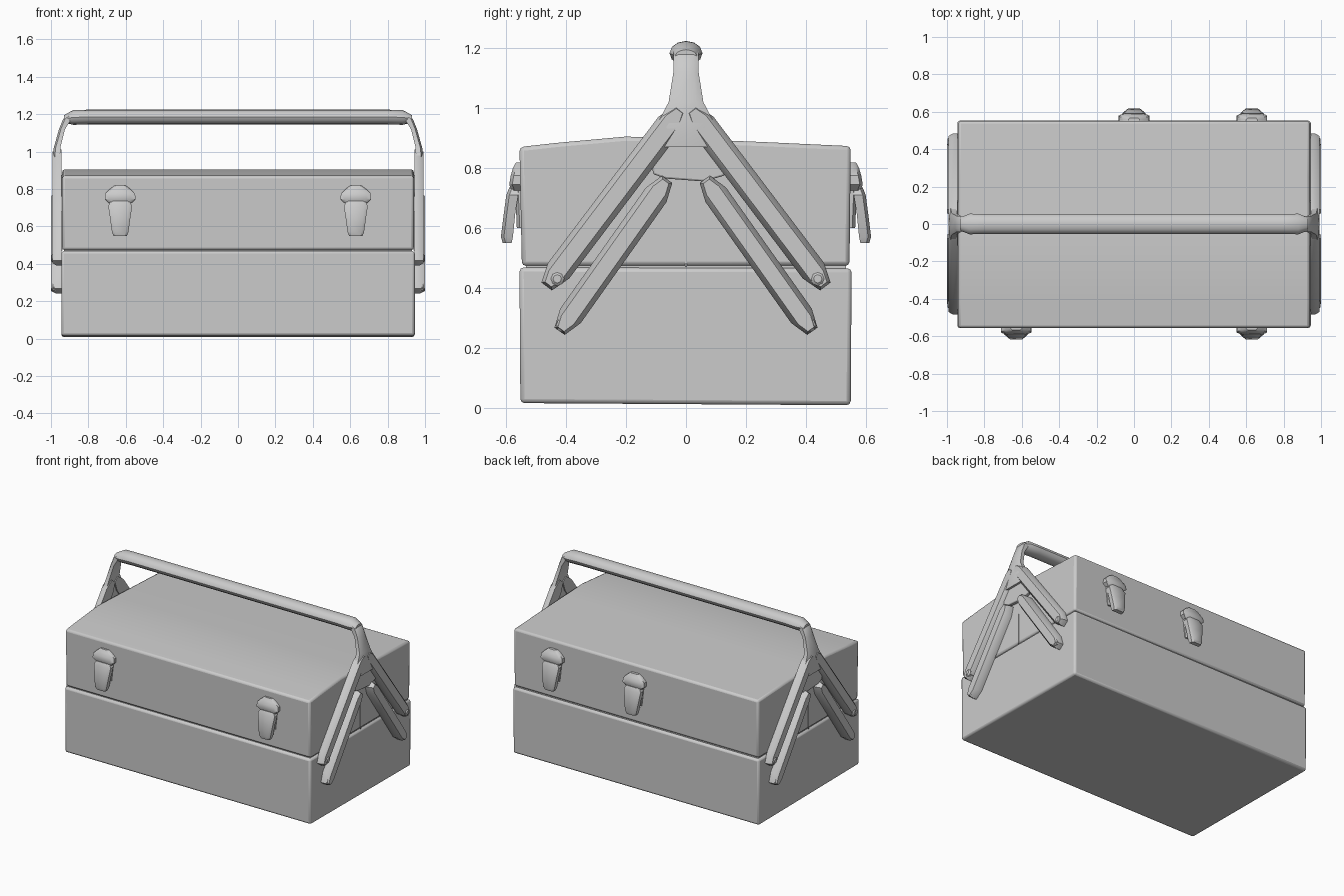
import bpy, bmesh, math
from mathutils import Vector

if "Cube" in bpy.data.objects:
    bpy.data.objects.remove(bpy.data.objects["Cube"])

grey = bpy.data.materials.new("painted grey steel")
grey.diffuse_color = (0.6, 0.6, 0.6, 1)
grey.use_nodes = True
grey.node_tree.nodes["Principled BSDF"].inputs["Base Color"].default_value = grey.diffuse_color


def finish(name, bm, bevel=0.0, mirror=False, angle=35):
    bmesh.ops.recalc_face_normals(bm, faces=bm.faces)
    me = bpy.data.meshes.new(name)
    bm.to_mesh(me)
    bm.free()
    me.materials.append(grey)
    ob = bpy.data.objects.new(name, me)
    bpy.context.collection.objects.link(ob)
    if bevel:
        b = ob.modifiers.new("soft edges", 'BEVEL')
        b.width, b.segments, b.limit_method = bevel, 2, 'ANGLE'
    if mirror:
        ob.modifiers.new("other end", 'MIRROR')
    bpy.context.view_layer.objects.active = ob
    ob.select_set(True)
    bpy.ops.object.shade_smooth_by_angle(angle=math.radians(angle))
    ob.select_set(False)
    return ob


def loft(bm, rings):
    """Skin a list of closed point rings and cap both ends."""
    vs = [[bm.verts.new(p) for p in r] for r in rings]
    n = len(rings[0])
    for a, b in zip(vs, vs[1:]):
        for i in range(n):
            bm.faces.new((a[i], a[(i + 1) % n], b[(i + 1) % n], b[i]))
    bm.faces.new(vs[0])
    bm.faces.new(vs[-1])


def prism(name, yz, x0, x1, **kw):
    """Side outline pushed along x."""
    bm = bmesh.new()
    loft(bm, [[(x, y, z) for y, z in yz] for x in (x0, x1)])
    return finish(name, bm, **kw)


def beam(name, a, b, w, x0, x1):
    """Pressed steel strut: pointed ends and a raised, narrower outer face."""
    a, b = Vector(a), Vector(b)
    d = (b - a).normalized()
    s = Vector((-d.y, d.x))

    def outline(k):
        h = w * k / 2
        return [a - d * h * .5 + s * h * .5, a - d * h * .5 - s * h * .5, a + d * h - s * h,
                b - d * h - s * h, b + d * h * .5 - s * h * .5, b + d * h * .5 + s * h * .5,
                b - d * h + s * h, a + d * h + s * h]
    bm = bmesh.new()
    xm = x0 + (x1 - x0) * .55
    loft(bm, [[(x, p.x, p.y) for p in outline(k)] for x, k in ((x0, 1), (xm, 1), (x1, .6))])
    return finish(name, bm, mirror=True)


# Lower box and slightly recessed, shallow-crowned lid
prism("lower_box", [(-.553, .015), (.55, .008), (.553, .465), (-.556, .468)],
      -.945, .945, bevel=.014)
prism("lid_core", [(-.535, .4), (.535, .4), (.535, .55), (-.535, .55)], -.93, .93)
lid = [(-.548, .473), (-.556, .87), (-.42, .885), (-.2, .905), (0, .897), (.25, .887), (.55, .873), (.546, .473)]
prism("lid", lid, -.94, .94, bevel=.014)

# Split between the two lid halves on each end
prism("lid_seam", [(-.003, .47), (.003, .47), (.003, .68), (-.003, .68)], .938, .943, mirror=True)

# Tubular handle with flattened ends
bm = bmesh.new()
rings = []
for x, ry, rz, zc in ((-.93, .035, .02, 1.175), (-.88, .055, .04, 1.183), (-.8, .054, .039, 1.185),
                      (.8, .054, .039, 1.185), (.88, .055, .04, 1.183), (.93, .035, .02, 1.175)):
    rings.append([(x, ry * math.cos(t * math.pi / 6), zc + rz * math.sin(t * math.pi / 6)) for t in range(12)])
loft(bm, rings)
finish("handle_bar", bm)

# Uprights bending down from the handle onto each end
bm = bmesh.new()
rings = []
for z, xi, xo, h in ((1.2, .86, .9, .04), (1.175, .89, .935, .042), (1.12, .925, .957, .042),
                     (1.02, .95, .985, .058), (.94, .951, .993, .10), (.87, .951, .985, .15)):
    rings.append([(xi, -h, z), (xi, h, z), (xo - .01, h, z), (xo, h * .6, z), (xo, -h * .6, z), (xo - .01, -h, z)])
loft(bm, rings)
finish("handle_upright", bm, mirror=True)

# Central gusset below the upright
prism("gusset", [(-.12, .88), (.12, .88), (.13, .775), (.06, .755), (-.07, .765), (-.11, .78)],
      .942, .97, mirror=True, bevel=.006)

# Two pairs of folding arms on each end
for s, tag in ((-1, "front"), (1, "back")):
    beam(tag + "_long_arm", (s * .03, .98), (s * .452, .422), .088, .944, .992)
    beam(tag + "_short_arm", (s * .075, .745), (s * .41, .272), .084, .944, 1.0)

# Pivot rivets and small bosses
for y, z in ((-.43, .43), (.44, .43), (-.41, .275), (.41, .275)):
    bm = bmesh.new()
    loft(bm, [[(x, y + r * math.cos(t * math.pi / 4), z + r * math.sin(t * math.pi / 4)) for t in range(8)]
              for x, r in ((.94, .024), (.99, .024), (.998, .014))])
    finish("pivot_rivet", bm, mirror=True)


def latch(x, side):
    """Toggle latch: back plate, rounded catch hood and tapered lever."""
    def box_rings(rows):
        return [[(x - w, side * y0, z), (x + w, side * y0, z), (x + w, side * (y1 - .01), z),
                 (x + w * .7, side * y1, z), (x - w * .7, side * y1, z), (x - w, side * (y1 - .01), z)]
                for z, w, y0, y1 in rows]
    for name, rows in (
        ("latch_plate", ((.60, .045, .54, .565), (.72, .06, .54, .57), (.80, .05, .54, .565))),
        ("latch_hood", ((.725, .06, .545, .583), (.745, .082, .545, .59), (.775, .08, .545, .585),
                        (.80, .055, .545, .578), (.818, .03, .545, .568))),
        ("latch_lever", ((.55, .036, .582, .612), (.57, .044, .578, .618), (.65, .055, .57, .608),
                         (.71, .064, .56, .6), (.735, .05, .555, .59)))):
        bm = bmesh.new()
        loft(bm, box_rings(rows))
        finish(name, bm)


for x, side in ((-.63, -1), (.63, -1), (0, 1), (.63, 1)):
    latch(x, side)
